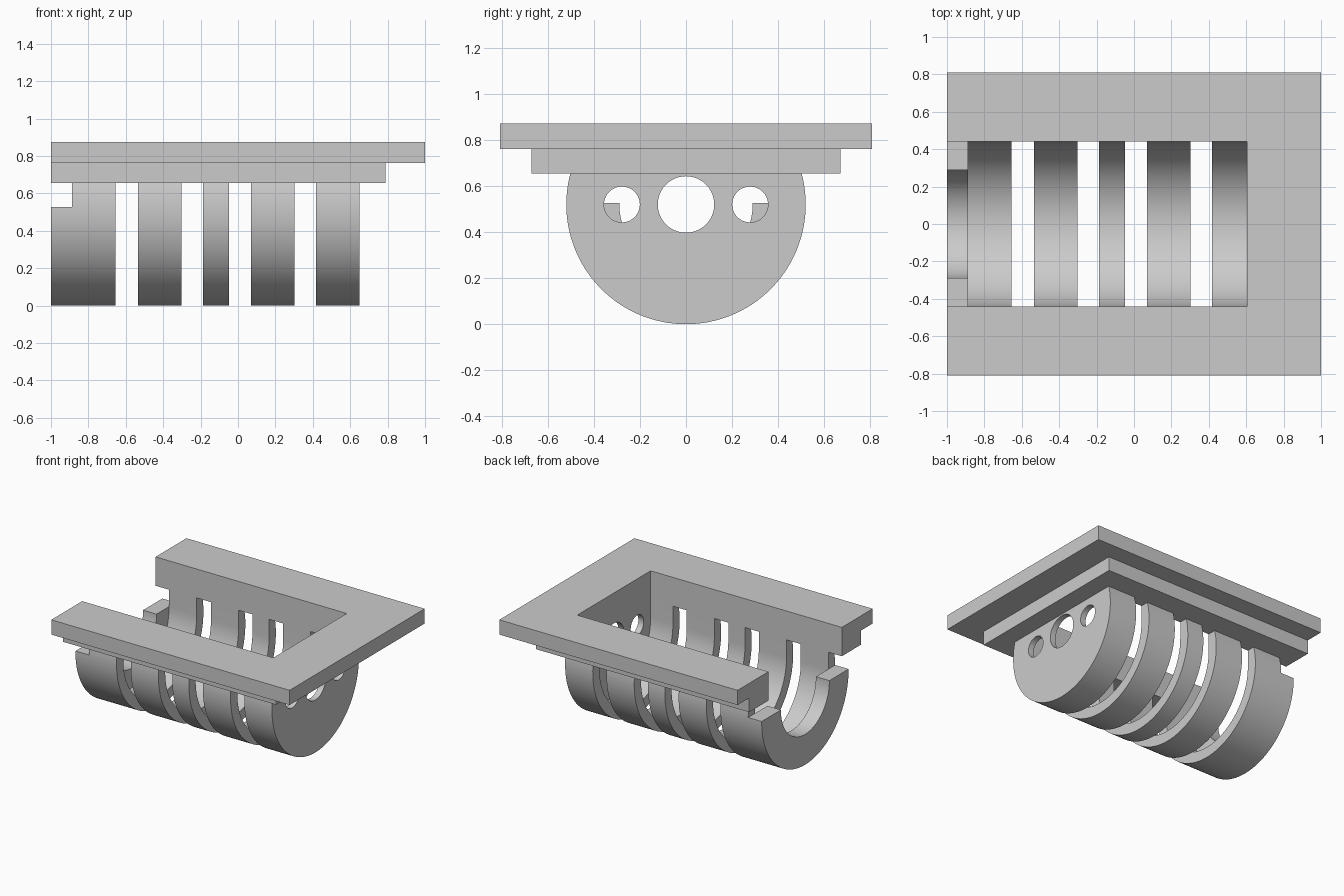
import bpy, bmesh
from math import sin, cos, pi, asin, radians

cube = bpy.data.objects.get("Cube")
if cube:
    bpy.data.objects.remove(cube, do_unlink=True)

grey = bpy.data.materials.new("plain grey")
grey.use_nodes = True
colour = (0.6, 0.6, 0.6, 1)
grey.diffuse_color = colour
grey.node_tree.nodes["Principled BSDF"].inputs["Base Color"].default_value = colour

AXIS_Z = 0.521          # height of the barrel axis
FLANGE_Z = 0.655        # underside of the lower flange
LIP_Z = 0.527           # top of the end lip
LIP_X = -0.887          # inner face of the end lip
INNER = 0.44            # half width of the trough


def extrude(name, profile, x0, x1):
    """Solid made by sweeping a (y, z) outline along x."""
    bm = bmesh.new()
    face = bm.faces.new([bm.verts.new((x0, y, z)) for y, z in profile])
    swept = bmesh.ops.extrude_face_region(bm, geom=[face])
    moved = [v for v in swept["geom"] if isinstance(v, bmesh.types.BMVert)]
    bmesh.ops.translate(bm, verts=moved, vec=(x1 - x0, 0, 0))
    bmesh.ops.recalc_face_normals(bm, faces=bm.faces)
    mesh = bpy.data.meshes.new(name)
    bm.to_mesh(mesh)
    bm.free()
    mesh.materials.append(grey)
    obj = bpy.data.objects.new(name, mesh)
    bpy.context.collection.objects.link(obj)
    return obj


def box(name, x0, x1, half_y, z0, z1):
    return extrude(name, [(-half_y, z0), (half_y, z0), (half_y, z1), (-half_y, z1)], x0, x1)


def arc(r, a0, a1, n, y=0.0):
    return [(y + r * cos(a0 + (a1 - a0) * i / n), AXIS_Z + r * sin(a0 + (a1 - a0) * i / n))
            for i in range(n + 1)]


def combine(target, other, operation):
    mod = target.modifiers.new(other.name, "BOOLEAN")
    mod.operation = operation
    mod.solver = "EXACT"
    mod.object = other
    bpy.context.view_layer.objects.active = target
    bpy.ops.object.modifier_apply(modifier=mod.name)
    bpy.data.objects.remove(other, do_unlink=True)


# Round barrel, flattened where it enters the flange
lift = asin((0.7 - AXIS_Z) / AXIS_Z)
body = extrude("slotted_trough", arc(AXIS_Z, -pi - lift, lift, 80), -1, 0.65)

# Slots between the ribs
for x0, x1 in [(-0.655, -0.535), (-0.303, -0.187), (-0.047, 0.07), (0.302, 0.418)]:
    combine(body, box("slot", x0, x1, 0.8, -0.1, 0.9), "DIFFERENCE")

# Stepped flange and rim
combine(body, box("lower_flange", -1, 0.789, 0.672, FLANGE_Z, 0.8), "UNION")
combine(body, box("top_rim", -1, 1, 0.81, 0.762, 0.874), "UNION")

# Round-bottomed cavity, open at the top and at the lip end
cavity = arc(INNER, -pi, 0, 64) + [(INNER, 1), (-INNER, 1)]
combine(body, extrude("cavity", cavity, LIP_X, 0.605), "DIFFERENCE")
combine(body, box("end_opening", -1.1, LIP_X + 0.05, INNER, LIP_Z, 1), "DIFFERENCE")
combine(body, box("lip_notch", -1.1, LIP_X, 0.6, LIP_Z, FLANGE_Z), "DIFFERENCE")
lip = arc(0.29, -pi, 0, 48) + [(0.29, 0.6), (-0.29, 0.6)]
combine(body, extrude("lip_bore", lip, -1.1, LIP_X + 0.05), "DIFFERENCE")

# Holes through the closed end wall
for y, r in [(0, 0.123), (-0.279, 0.078), (0.279, 0.078)]:
    outline = arc(r, 0, 2 * pi, 40, y)[:-1]
    combine(body, extrude("end_hole", outline, 0.5, 0.75), "DIFFERENCE")

bpy.ops.object.select_all(action="DESELECT")
body.select_set(True)
bpy.context.view_layer.objects.active = body
bpy.ops.object.shade_smooth_by_angle(angle=radians(30))
